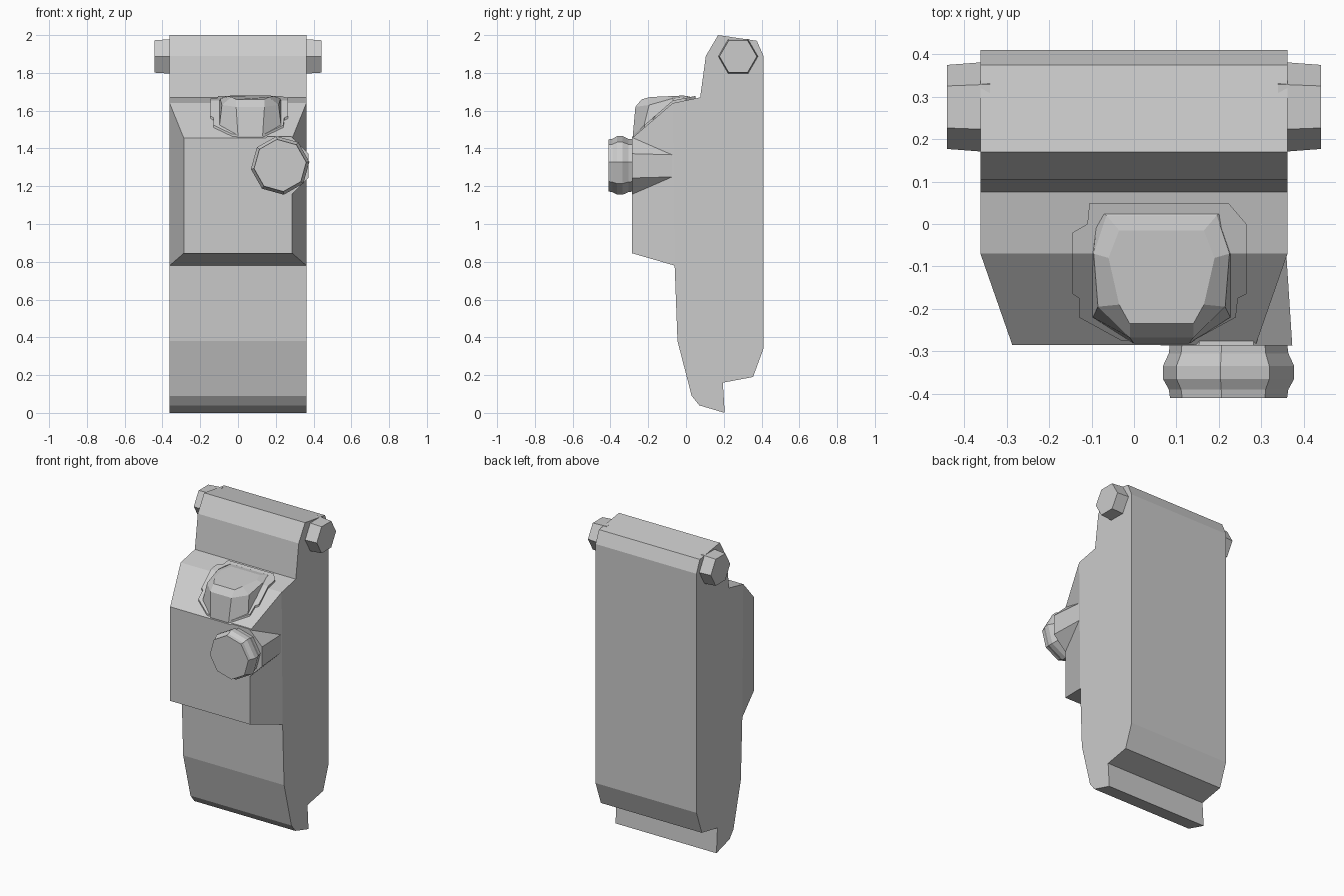
import bpy, bmesh, math
from mathutils import Vector

if "Cube" in bpy.data.objects:
    bpy.data.objects.remove(bpy.data.objects["Cube"])


def finish(bm, name):
    bmesh.ops.recalc_face_normals(bm, faces=bm.faces)
    mesh = bpy.data.meshes.new(name)
    bm.to_mesh(mesh)
    bm.free()
    obj = bpy.data.objects.new(name, mesh)
    bpy.context.collection.objects.link(obj)
    return obj


def loft(name, rings):
    """Skin a list of equal-length point rings and cap both ends."""
    bm = bmesh.new()
    loops = [[bm.verts.new(p) for p in ring] for ring in rings]
    n = len(loops[0])
    for a, b in zip(loops, loops[1:]):
        for i in range(n):
            j = (i + 1) % n
            bm.faces.new((a[i], a[j], b[j], b[i]))
    bm.faces.new(loops[0])
    bm.faces.new(loops[-1])
    return finish(bm, name)


def turned(name, axis, centre, sides, start, stations):
    """Low-poly turned part; stations are (position along axis, radius)."""
    rings = []
    for pos, r in stations:
        ring = []
        for i in range(sides):
            a = math.radians(start) + math.tau * i / sides
            u, v = centre[0] + r * math.cos(a), centre[1] + r * math.sin(a)
            ring.append((u, pos, v) if axis == 'Y' else (pos, u, v))
        rings.append(ring)
    return loft(name, rings)


# Main body: side profile (y, z) swept across x
W = 0.362
profile = [(-0.06, 0.78), (-0.045, 0.38), (0.03, 0.09), (0.07, 0.04),
           (0.205, 0.0), (0.195, 0.16), (0.355, 0.19), (0.41, 0.34),
           (0.41, 1.89), (0.375, 1.97), (0.17, 2.0), (0.105, 1.89),
           (0.075, 1.67), (-0.07, 1.64)]
bm = bmesh.new()
left = [bm.verts.new((-W, y, z)) for y, z in profile]
right = [bm.verts.new((W, y, z)) for y, z in profile]
n = len(profile)
strips = [bm.faces.new((left[i], left[(i + 1) % n], right[(i + 1) % n], right[i]))
          for i in range(n)]
bm.faces.new(left)
bm.faces.new(right)
# Bevelled front housing pulled out of the upper front face
new = bmesh.ops.extrude_face_region(bm, geom=[strips[-1]])
for v in [g for g in new["geom"] if isinstance(g, bmesh.types.BMVert)]:
    v.co = Vector((math.copysign(0.287, v.co.x), -0.285,
                   1.455 if v.co.z > 1.2 else 0.845))
if strips[-1].is_valid:
    bm.faces.remove(strips[-1])
finish(bm, "body")

# Hinge pegs on both sides
for side, label in ((-1, "left"), (1, "right")):
    turned("hinge_peg_" + label, 'X', (0.276, 1.887), 6, 0,
           [(side * 0.34, 0.107), (side * 0.362, 0.105), (side * 0.441, 0.099)])

# Control knob with its octagonal boss
turned("knob", 'Y', (0.223, 1.31), 8, 7,
       [(-0.28, 0.139), (-0.305, 0.142), (-0.335, 0.156), (-0.365, 0.156),
        (-0.39, 0.142), (-0.41, 0.139)])
turned("knob_boss", 'Y', (0.218, 1.308), 8, 22.5,
       [(-0.06, 0.152), (-0.287, 0.168)])


def slope(y):
    """Height of the housing's sloping top."""
    return 1.64 + (y + 0.07) * (0.87 if y < -0.07 else 0.2)


# Lens rim lying over the folded slope: rows of (y, left x, right x)
rows = [(0.05, -0.105, 0.222), (0.0, -0.11, 0.265), (-0.02, -0.145, 0.265),
        (-0.07, -0.145, 0.265), (-0.165, -0.145, 0.265),
        (-0.175, -0.13, 0.245), (-0.22, -0.13, 0.24), (-0.275, -0.03, 0.14)]
loft("lens_rim", [[(a, y, slope(y) - 0.04), (b, y, slope(y) - 0.04),
                   (b, y, slope(y) + 0.014), (a, y, slope(y) + 0.014)]
                  for y, a, b in rows])

# Faceted lens: half-width, y, z for each ring, mirrored about its centre
CX = 0.065
half_rings = [
    [(0.065, -0.275, 1.43), (0.165, -0.22, 1.48), (0.165, -0.07, 1.61), (0.155, 0.04, 1.63)],
    [(0.065, -0.282, 1.465), (0.162, -0.22, 1.53), (0.163, -0.07, 1.648), (0.15, 0.035, 1.667)],
    [(0.075, -0.268, 1.62), (0.15, -0.195, 1.63), (0.16, -0.07, 1.665), (0.13, 0.02, 1.675)],
    [(0.075, -0.235, 1.66), (0.10, -0.19, 1.672), (0.125, -0.08, 1.677), (0.10, -0.015, 1.68)],
]
loft("lens", [[(CX + w, y, z) for w, y, z in half] +
              [(CX - w, y, z) for w, y, z in reversed(half)]
              for half in half_rings])
